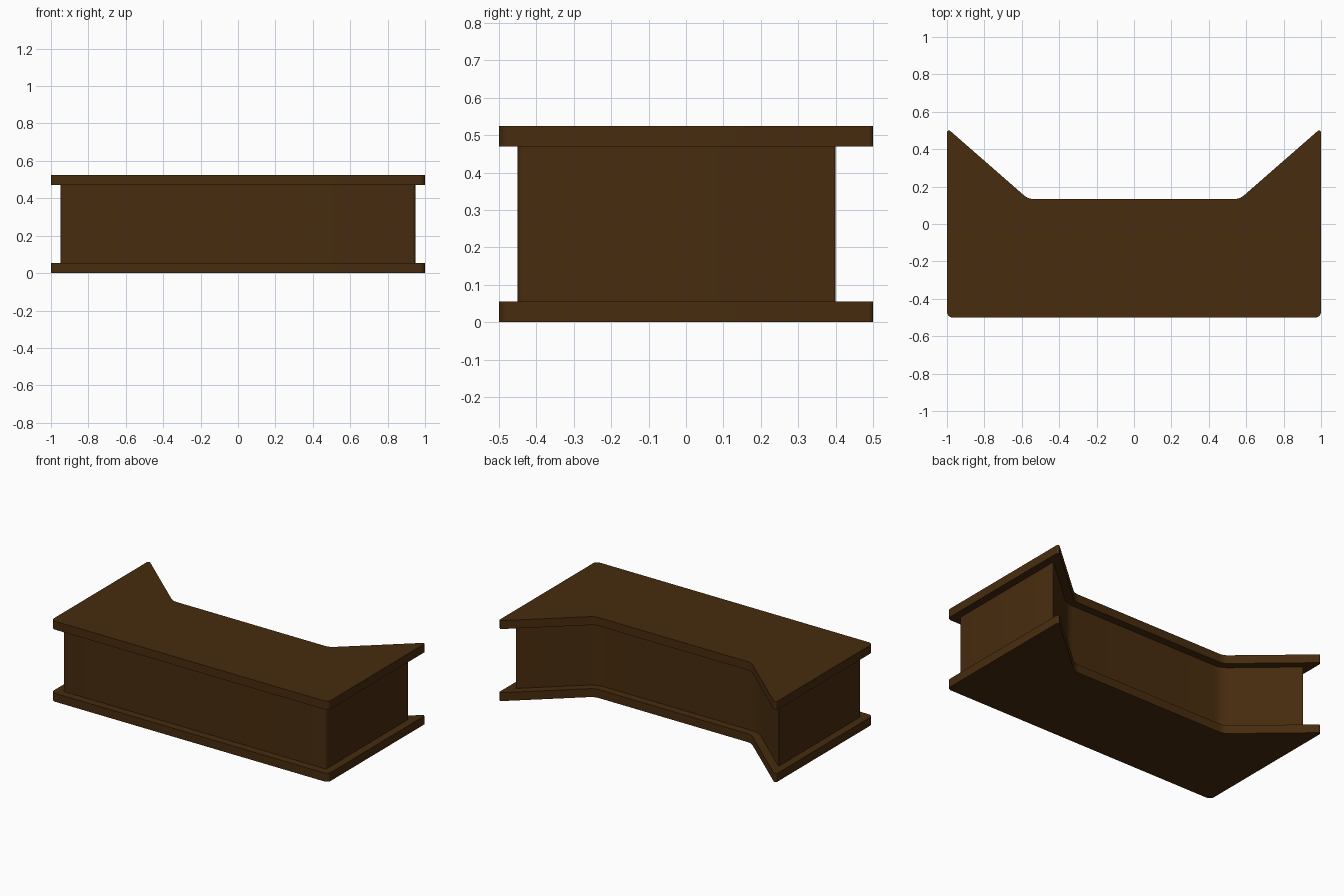
import bpy, bmesh, math
from mathutils import Vector

if "Cube" in bpy.data.objects:
    bpy.data.objects.remove(bpy.data.objects["Cube"])

wood = bpy.data.materials.new("dark brown wood")
wood.diffuse_color = (0.063, 0.025, 0.0045, 1)
wood.use_nodes = True
wood.node_tree.nodes["Principled BSDF"].inputs["Base Color"].default_value = wood.diffuse_color


def fillet(corners, steps=5):
    """Round each (x, y, radius) corner of a closed outline."""
    out = []
    n = len(corners)
    for i, (x, y, r) in enumerate(corners):
        p = Vector((x, y))
        a = (Vector(corners[i - 1][:2]) - p).normalized()
        b = (Vector(corners[(i + 1) % n][:2]) - p).normalized()
        half = a.angle(b) / 2
        centre = p + (a + b).normalized() * (r / math.sin(half))
        t = r / math.tan(half)
        v0, v1 = p + a * t - centre, p + b * t - centre
        sweep = v0.angle(v1)
        for k in range(steps + 1):
            f = k / steps
            v = (v0 * math.sin((1 - f) * sweep) + v1 * math.sin(f * sweep)) / math.sin(sweep)
            out.append(centre + v)
    return out


def slab(name, half_outline, z0, z1):
    """Mirror the right half of an outline and extrude it upward."""
    corners = half_outline + [(-x, y, r) for x, y, r in reversed(half_outline)]
    bm = bmesh.new()
    face = bm.faces.new([bm.verts.new((p.x, p.y, z0)) for p in fillet(corners)])
    ext = bmesh.ops.extrude_face_region(bm, geom=[face])
    top = [g for g in ext["geom"] if isinstance(g, bmesh.types.BMVert)]
    bmesh.ops.translate(bm, verts=top, vec=(0, 0, z1 - z0))
    bmesh.ops.recalc_face_normals(bm, faces=bm.faces)
    mesh = bpy.data.meshes.new(name)
    bm.to_mesh(mesh)
    bm.free()
    mesh.materials.append(wood)
    ob = bpy.data.objects.new(name, mesh)
    bpy.context.collection.objects.link(ob)
    bpy.ops.object.select_all(action='DESELECT')
    ob.select_set(True)
    bpy.context.view_layer.objects.active = ob
    bpy.ops.object.shade_smooth_by_angle(angle=math.radians(35))
    return ob


# Counter outline (right half), and the cabinet inset under it
board = [(1, -0.5, 0.03), (1, 0.513, 0.011), (0.565, 0.133, 0.08)]
cabinet = [(0.95, -0.45, 0.02), (0.95, 0.404, 0.004), (0.584, 0.083, 0.13)]

slab("base_board", board, 0, 0.055)
slab("cabinet_body", cabinet, 0.055, 0.47)
slab("counter_top", board, 0.47, 0.525)
